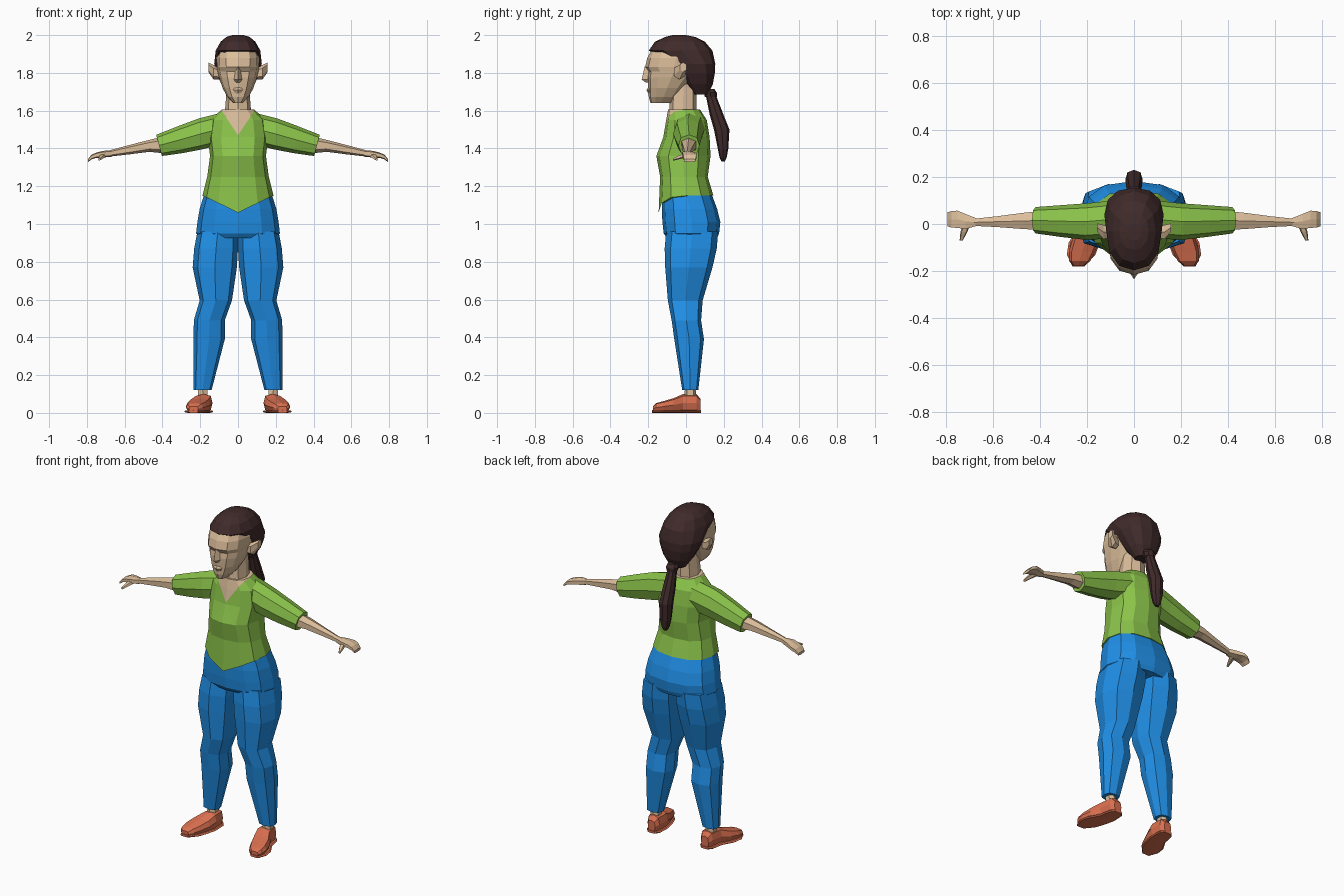
import bpy, bmesh, math
from mathutils import Vector


def material(name, rgb):
    m = bpy.data.materials.new(name)
    lin = [((c / 255 + 0.055) / 1.055) ** 2.4 for c in rgb]
    m.diffuse_color = (*lin, 1)
    return m


SKIN = material("skin", (220, 190, 155))
GREEN = material("green cloth", (139, 195, 74))
BLUE = material("blue denim", (33, 146, 235))
BROWN = material("dark brown hair", (64, 42, 42))
ORANGE = material("rust leather", (218, 112, 80))


def loft(name, axis, rows, mat, n=8, p=0.85, mirror=False):
    """Skin rounded n-gon sections along an axis.
    Row: position, a min, a max, b min, b max, optional tilt."""
    bm = bmesh.new()
    rings = []
    for t, a0, a1, b0, b1, *tilt in rows:
        ring = []
        for i in range(n):
            ang = -math.pi / 2 + 2 * math.pi * i / n
            c, s = round(math.cos(ang), 6), round(math.sin(ang), 6)
            c = math.copysign(abs(c) ** p, c)
            s = math.copysign(abs(s) ** p, s)
            a = (a0 + a1) / 2 + c * (a1 - a0) / 2
            b = (b0 + b1) / 2 + s * (b1 - b0) / 2
            u = t + (tilt[0] * s if tilt else 0)
            co = {"x": (u, a, b), "y": (a, u, b), "z": (a, b, u)}[axis]
            ring.append(bm.verts.new(co))
        rings.append(ring)
    for r, q in zip(rings, rings[1:]):
        for i in range(n):
            j = (i + 1) % n
            bm.faces.new((r[i], r[j], q[j], q[i]))
    bm.faces.new(rings[0])
    bm.faces.new(rings[-1])
    bmesh.ops.recalc_face_normals(bm, faces=bm.faces[:])
    me = bpy.data.meshes.new(name)
    bm.to_mesh(me)
    bm.free()
    me.materials.append(mat)
    ob = bpy.data.objects.new(name, me)
    bpy.context.collection.objects.link(ob)
    if mirror:
        ob.modifiers.new("mirror", "MIRROR")
    return ob


def sym(*rows):
    """Rows (position, half width, front, back) centred on x = 0."""
    return [(z, -w, w, f, b) for z, w, f, b in rows]


# Shirt body, with pointed front hem and V neck coloured as skin
shirt = loft("shirt_body", "z", sym(
    (1.15, .188, -.145, .145), (1.25, .163, -.137, .115),
    (1.36, .148, -.157, .13), (1.46, .16, -.12, .125),
    (1.55, .145, -.105, .11), (1.605, .088, -.095, .075)), GREEN, 12)
shirt.data.materials.append(SKIN)
bm = bmesh.new()
bm.from_mesh(shirt.data)
for v in bm.verts:
    if v.co.z < 1.16 and v.co.y < 0:
        v.co.z -= .09 * max(0, 1 - abs(v.co.x) / .185)
SLOPE = 1.5
for side in (-1, 1):
    fs = [f for f in bm.faces if f.calc_center_median().y < .02
          and f.calc_center_median().z > 1.38]
    geom = fs + list({e for f in fs for e in f.edges}) + list({v for f in fs for v in f.verts})
    bmesh.ops.bisect_plane(bm, geom=geom, dist=1e-5, plane_co=(0, 0, 1.47),
                           plane_no=Vector((-side * SLOPE, 0, 1)).normalized())
for f in bm.faces:
    c = f.calc_center_median()
    if (c.y < 0 and c.z > 1.471 + SLOPE * abs(c.x)) or c.z > 1.6:
        f.material_index = 1
bm.to_mesh(shirt.data)
bm.free()

# Sleeves, forearms, hands and thumbs
loft("sleeve", "x", [
    (.09, -.06, .1, 1.42, 1.588), (.2, -.068, .088, 1.395, 1.558, .01),
    (.31, -.055, .08, 1.375, 1.515, .015), (.418, -.04, .072, 1.36, 1.472, .015)],
    GREEN, mirror=True)
loft("forearm", "x", [
    (.40, -.03, .06, 1.375, 1.462), (.47, -.026, .052, 1.382, 1.445),
    (.58, -.016, .036, 1.368, 1.417), (.68, -.01, .024, 1.357, 1.39)],
    SKIN, 6, mirror=True)
loft("hand", "x", [
    (.67, -.01, .026, 1.356, 1.391), (.715, -.024, .045, 1.352, 1.387),
    (.75, -.02, .06, 1.35, 1.378), (.775, -.018, .058, 1.342, 1.367),
    (.793, -.012, .052, 1.328, 1.345)], SKIN, 6, .6, mirror=True)
loft("thumb", "y", [
    (.01, .69, .725, 1.352, 1.38), (-.035, .708, .738, 1.343, 1.365),
    (-.07, .727, .741, 1.335, 1.347)], SKIN, 5, mirror=True)

# Trousers: hips, then one mirrored leg
loft("trouser_hips", "z", sym(
    (.925, .2, -.1, .165), (.95, .222, -.118, .175), (1.01, .215, -.125, .182),
    (1.08, .203, -.128, .165), (1.16, .178, -.125, .135)), BLUE, 12, .8)
loft("trouser_leg", "z", [
    (.12, .14, .235, -.02, .065), (.39, .07, .235, -.062, .095),
    (.49, .07, .234, -.076, .08), (.595, .032, .203, -.096, .088),
    (.77, .006, .24, -.11, .14), (.87, 0, .232, -.113, .163),
    (.96, 0, .215, -.105, .17)], BLUE, 8, .75, mirror=True)

# Ankles and shoes
loft("ankle", "z", [(.07, .155, .215, -.01, .055), (.14, .16, .215, -.005, .05)],
     SKIN, 6, mirror=True)
loft("shoe", "y", [
    (.076, .155, .205, .005, .075), (.055, .14, .22, .005, .1),
    (-.015, .135, .232, .005, .1), (-.065, .145, .262, .005, .078),
    (-.12, .166, .277, .005, .062), (-.158, .186, .275, .005, .052),
    (-.176, .21, .26, .008, .035)], ORANGE, 8, .65, mirror=True)
loft("shoe_sole", "y", [
    (.08, .155, .205, 0, .014), (.055, .134, .226, 0, .014),
    (-.015, .13, .24, 0, .014), (-.08, .145, .278, 0, .014),
    (-.13, .164, .285, 0, .014), (-.18, .21, .262, 0, .014)],
    ORANGE, 8, .4, mirror=True)

# Neck, head and facial features
loft("neck", "z", sym((1.53, .08, -.095, .06), (1.61, .068, -.088, .055),
                      (1.74, .058, -.08, .055)), SKIN)
loft("head", "z", sym(
    (1.64, .026, -.188, -.075), (1.672, .056, -.197, -.04), (1.72, .082, -.2, 0),
    (1.775, .1, -.204, .05), (1.808, .108, -.2, .08), (1.832, .112, -.216, .09),
    (1.88, .113, -.205, .1), (1.925, .1, -.18, .08)), SKIN, 12, .85)
loft("nose", "z", sym((1.835, .011, -.218, -.17), (1.765, .021, -.235, -.17),
                      (1.748, .013, -.212, -.17)), SKIN, 4, 1)
loft("lips", "z", sym((1.724, .02, -.2, -.17), (1.71, .03, -.209, -.17),
                      (1.69, .018, -.199, -.17)), SKIN, 6, 1)
loft("ear", "x", [
    (.1, -.06, -.01, 1.765, 1.825), (.13, -.068, 0, 1.765, 1.842),
    (.157, -.035, .005, 1.805, 1.856)], SKIN, 6, mirror=True)

# Hair shell and ponytail
loft("hair", "z", sym(
    (1.685, .05, .04, .115), (1.74, .088, -.005, .142), (1.8, .115, -.045, .153),
    (1.848, .126, -.075, .155), (1.918, .118, -.197, .14), (1.965, .092, -.165, .1),
    (1.99, .062, -.11, .05), (2.0, .03, -.07, 0)), BROWN, 12, .88)
loft("hair_tie", "z", sym((1.715, .03, .095, .15), (1.695, .037, .095, .163),
                          (1.672, .03, .1, .163)), BROWN)
loft("ponytail", "z", sym(
    (1.69, .024, .103, .155), (1.58, .034, .125, .198), (1.5, .037, .148, .23),
    (1.4, .034, .168, .224), (1.35, .022, .178, .215), (1.332, .01, .188, .206)), BROWN)
